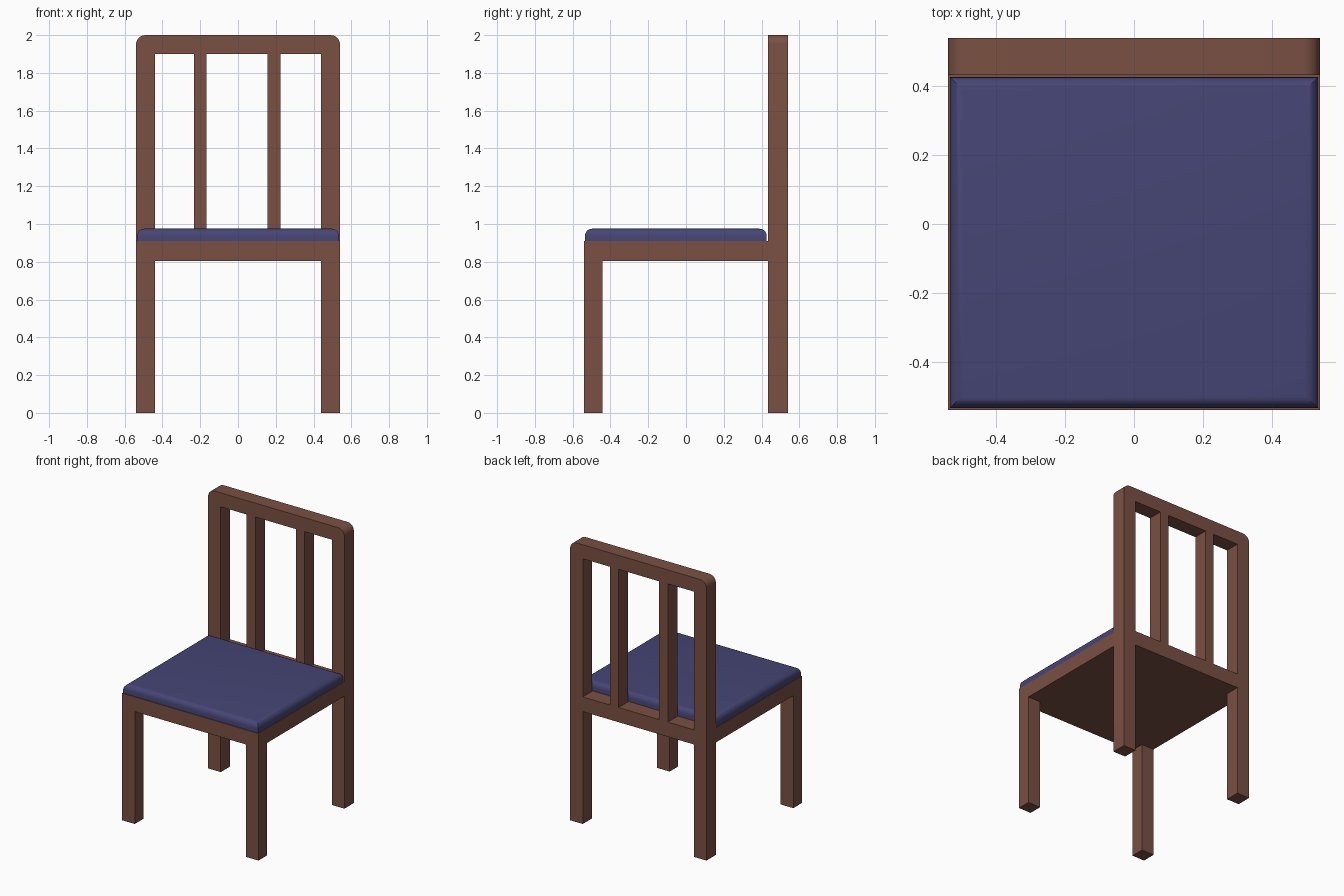
import bpy, bmesh, math

if "Cube" in bpy.data.objects:
    bpy.data.objects.remove(bpy.data.objects["Cube"])


def material(name, rgb):
    m = bpy.data.materials.new(name)
    m.diffuse_color = (*rgb, 1.0)
    m.use_nodes = True
    m.node_tree.nodes["Principled BSDF"].inputs["Base Color"].default_value = m.diffuse_color
    return m


WOOD = material("brown wood", (0.195, 0.080, 0.055))
FABRIC = material("navy fabric", (0.060, 0.060, 0.180))


def finish(name, bm, mat, smooth=False):
    bmesh.ops.recalc_face_normals(bm, faces=bm.faces)
    mesh = bpy.data.meshes.new(name)
    bm.to_mesh(mesh)
    bm.free()
    mesh.materials.append(mat)
    ob = bpy.data.objects.new(name, mesh)
    bpy.context.collection.objects.link(ob)
    if smooth:
        bpy.ops.object.select_all(action='DESELECT')
        ob.select_set(True)
        bpy.context.view_layer.objects.active = ob
        bpy.ops.object.shade_smooth_by_angle(angle=math.radians(35))
    return ob


def box_bm(x, y, z):
    """Box from (min, max) ranges on each axis."""
    bm = bmesh.new()
    bmesh.ops.create_cube(bm, size=1)
    for v in bm.verts:
        v.co = [(r[0] + r[1]) / 2 + c * (r[1] - r[0]) for c, r in zip(v.co, (x, y, z))]
    return bm


W = 0.54             # half width and half depth
IN = 0.44            # inner face of the legs
BACK = 0.433         # front face of the backrest
SEAT0, SEAT1 = 0.805, 0.91

# Front legs
for side, x in (("left", (-W, -IN)), ("right", (IN, W))):
    finish("front_leg_" + side, box_bm(x, (-W, -0.443), (0, SEAT0)), WOOD)

# Seat slab and the rail that continues it between the rear posts
finish("seat_frame", box_bm((-W, W), (-W, BACK), (SEAT0, SEAT1)), WOOD)
finish("rear_rail", box_bm((-IN, IN), (BACK, W), (SEAT0, SEAT1)), WOOD)

# Rear legs, posts and top rail: one arch profile with rounded upper corners
R = 0.05
arc = [(W - R + R * math.cos(a), 2 - R + R * math.sin(a))
       for a in (math.pi / 2 * i / 6 for i in range(7))]
right = [(IN, 1.90), (IN, 0), (W, 0)] + arc
profile = right + [(-x, z) for x, z in reversed(right)]
bm = bmesh.new()
face = bm.faces.new([bm.verts.new((x, BACK, z)) for x, z in profile])
ext = bmesh.ops.extrude_face_region(bm, geom=[face], use_keep_orig=True)
for v in ext["geom"]:
    if isinstance(v, bmesh.types.BMVert):
        v.co.y = W
bmesh.ops.triangulate(bm, faces=[f for f in bm.faces if len(f.verts) > 4])
finish("back_frame", bm, WOOD, smooth=True)

# Two upright slats
for i, cx in enumerate((-0.2, 0.19)):
    finish("back_slat_%d" % (i + 1),
           box_bm((cx - 0.034, cx + 0.034), (BACK, W), (SEAT1, 1.90)), WOOD)

# Cushion with rounded top edges
top = 0.975
bm = box_bm((-0.535, 0.535), (-0.535, 0.427), (SEAT1, top))
edges = [e for e in bm.edges if all(v.co.z > top - 0.001 for v in e.verts)]
bmesh.ops.bevel(bm, geom=edges, offset=0.038, segments=5, profile=0.5, affect='EDGES')
finish("seat_cushion", bm, FABRIC, smooth=True)
